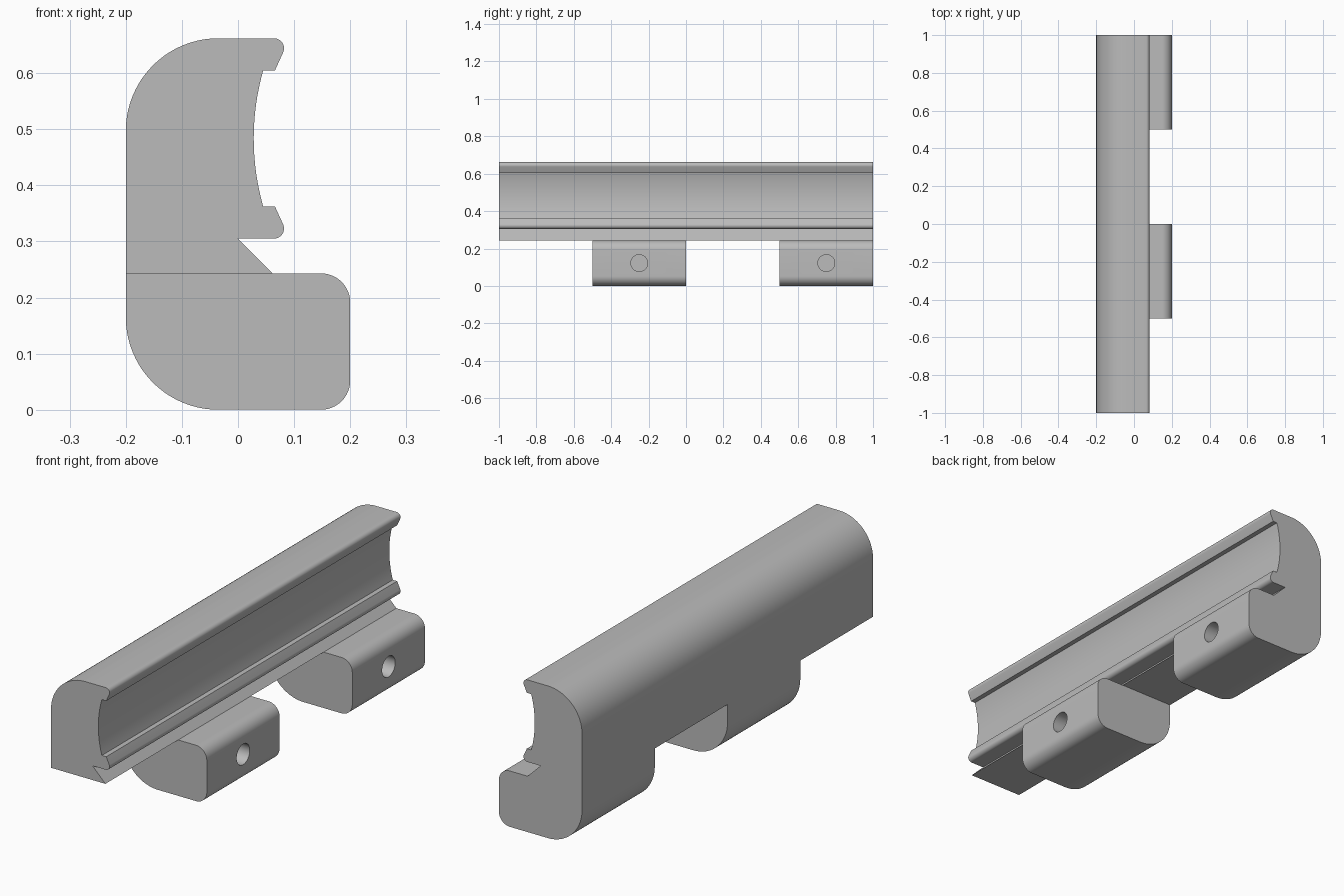
import bpy, bmesh
from math import sin, cos, radians, asin, degrees, pi
from mathutils import Matrix

cube = bpy.data.objects.get("Cube")
if cube:
    bpy.data.objects.remove(cube, do_unlink=True)

grey = bpy.data.materials.new("plain_grey")
grey.use_nodes = True
colour = (0.5, 0.5, 0.5, 1)
grey.diffuse_color = colour
grey.node_tree.nodes["Principled BSDF"].inputs["Base Color"].default_value = colour


def arc(cx, cz, r, start, end, steps=12):
    """Points along a circular arc, angles in degrees."""
    angles = [radians(start + (end - start) * i / steps) for i in range(steps + 1)]
    return [(cx + r * cos(a), cz + r * sin(a)) for a in angles]


def add_object(name, bm):
    bmesh.ops.recalc_face_normals(bm, faces=bm.faces)
    mesh = bpy.data.meshes.new(name)
    bm.to_mesh(mesh)
    bm.free()
    mesh.materials.append(grey)
    ob = bpy.data.objects.new(name, mesh)
    bpy.context.collection.objects.link(ob)
    return ob


def extrude_profile(name, points, y0, y1):
    """Extrude an x-z outline along y."""
    bm = bmesh.new()
    face = bm.faces.new([bm.verts.new((x, y0, z)) for x, z in points])
    out = bmesh.ops.extrude_face_region(bm, geom=[face])
    moved = [v for v in out["geom"] if isinstance(v, bmesh.types.BMVert)]
    bmesh.ops.translate(bm, verts=moved, vec=(0, y1 - y0, 0))
    return add_object(name, bm)


def boolean(target, tool, operation):
    mod = target.modifiers.new(operation.lower(), "BOOLEAN")
    mod.operation = operation
    mod.solver = "EXACT"
    mod.object = tool
    bpy.context.view_layer.objects.active = target
    bpy.ops.object.modifier_apply(modifier=mod.name)
    bpy.data.objects.remove(tool, do_unlink=True)


BASE, TOP, MID = 0.243, 0.662, 0.4835
BIG, LIP = 0.165, 0.018

# Long rail: rounded back, two lips and a shallow concave channel
upper_lip = arc(0.064, TOP - LIP, LIP, 90, -23, 10) + [(0.066, 0.605)]
lower_lip = [(x, 2 * MID - z) for x, z in reversed(upper_lip)]
radius, half = 0.443, 0.1215
sweep = degrees(asin(half / radius))
channel = arc(0.028 + radius, MID, radius, 180 - sweep, 180 + sweep, 16)
rail_outline = ([(-0.2, BASE)] + arc(-0.2 + BIG, TOP - BIG, BIG, 180, 90, 20)
                + upper_lip + channel + lower_lip + [(0, 0.305), (0.062, BASE)])
rail = extrude_profile("rail", rail_outline, -1, 1)

# Mounting lugs, each with a blind round hole in its right-hand face
lug_outline = ([(-0.2, BASE)] + arc(-0.2 + BIG, BIG, BIG, 180, 270, 20)
               + arc(0.148, 0.052, 0.052, -90, 0)
               + arc(0.148, BASE - 0.052, 0.052, 0, 90))
for y0 in (-0.5, 0.5):
    lug = extrude_profile("lug", lug_outline, y0, y0 + 0.5)
    bm = bmesh.new()
    bmesh.ops.create_cone(bm, cap_ends=True, segments=40, radius1=0.045,
                          radius2=0.045, depth=0.4,
                          matrix=Matrix.Translation((0.15, y0 + 0.25, 0.122))
                          @ Matrix.Rotation(pi / 2, 4, "Y"))
    boolean(lug, add_object("hole_cutter", bm), "DIFFERENCE")
    boolean(rail, lug, "UNION")

# Smooth the curves and keep the corners crisp
bpy.ops.object.select_all(action="DESELECT")
rail.select_set(True)
bpy.context.view_layer.objects.active = rail
bpy.ops.object.shade_smooth_by_angle(angle=radians(20))
